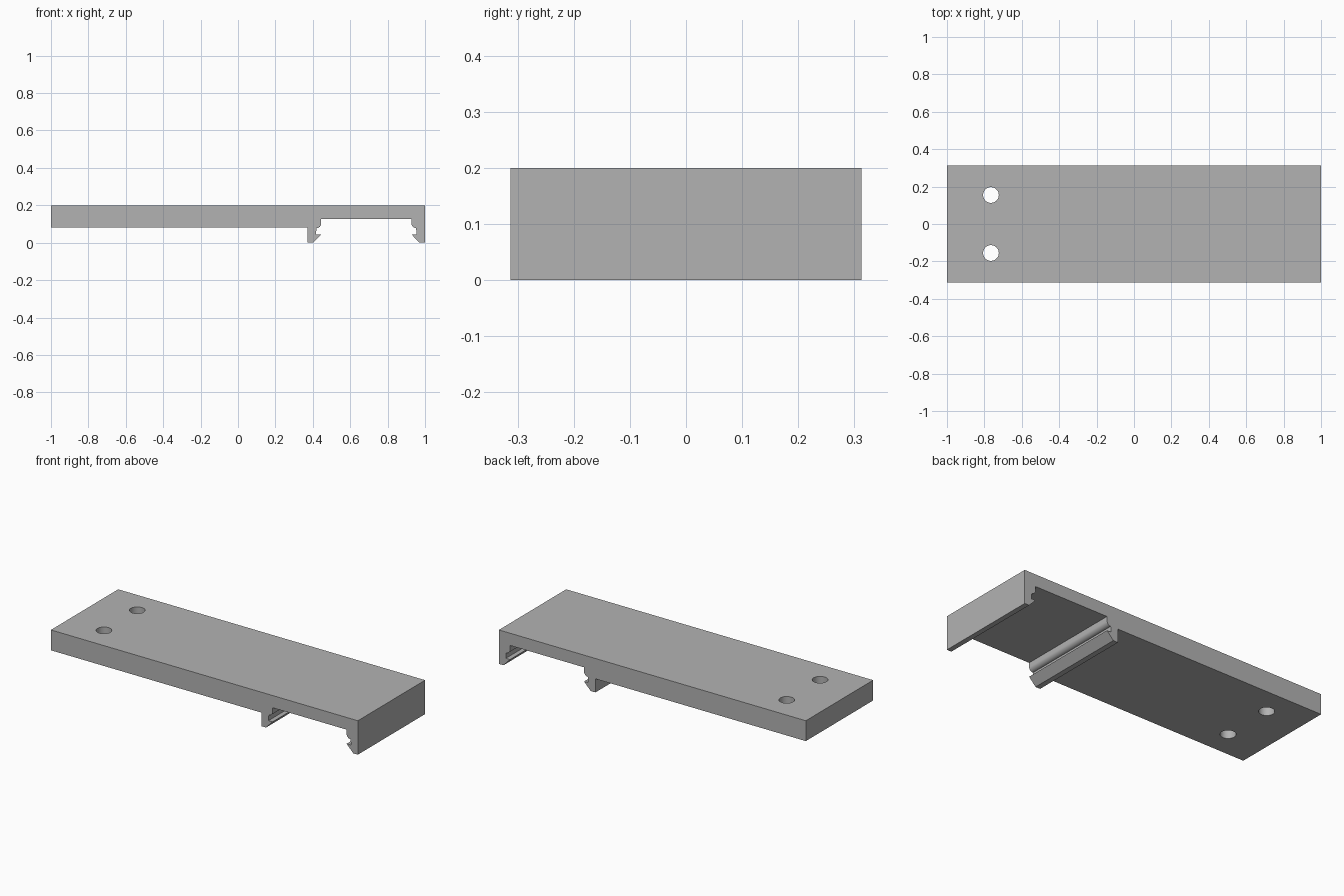
import bpy, bmesh, math

cube = bpy.data.objects.get("Cube")
if cube:
    bpy.data.objects.remove(cube, do_unlink=True)

HALF_DEPTH = 0.313
CLIP_CENTRE = 0.686

grey = bpy.data.materials.new("plain grey")
grey.use_nodes = True
colour = (0.45, 0.45, 0.45, 1)
grey.diffuse_color = colour
grey.node_tree.nodes["Principled BSDF"].inputs["Base Color"].default_value = colour


def finish(name, bm):
    bmesh.ops.recalc_face_normals(bm, faces=bm.faces)
    mesh = bpy.data.meshes.new(name)
    bm.to_mesh(mesh)
    bm.free()
    mesh.materials.append(grey)
    obj = bpy.data.objects.new(name, mesh)
    bpy.context.collection.objects.link(obj)
    return obj


# Inner side of a snap clip: foot, barb, notch, rounded lip
lip = [(0.42 + 0.025 * math.sin(a), 0.103 - 0.025 * math.cos(a))
       for a in (math.radians(15 * i) for i in range(7))]
clip = [(0.402, 0), (0.445, 0.045), (0.418, 0.045), (0.418, 0.06)] + lip + [(0.445, 0.128)]
mirrored = [(2 * CLIP_CENTRE - x, z) for x, z in reversed(clip)]

# Side profile of plate and both clips, extruded through the depth
outline = ([(-1, 0.2), (-1, 0.08), (0.371, 0.08), (0.371, 0)]
           + clip + mirrored + [(1, 0), (1, 0.2)])
bm = bmesh.new()
face = bm.faces.new([bm.verts.new((x, -HALF_DEPTH, z)) for x, z in outline])
side = bmesh.ops.extrude_face_region(bm, geom=[face])
moved = [v for v in side["geom"] if isinstance(v, bmesh.types.BMVert)]
bmesh.ops.translate(bm, verts=moved, vec=(0, 2 * HALF_DEPTH, 0))
plate = finish("clip_plate", bm)

# Two screw holes
bm = bmesh.new()
for y in (-0.155, 0.155):
    made = bmesh.ops.create_cone(bm, cap_ends=True, segments=40, radius1=0.042,
                                 radius2=0.042, depth=0.6)
    bmesh.ops.translate(bm, verts=made["verts"], vec=(-0.765, y, 0.15))
cutter = finish("hole_cutter", bm)
cutter.hide_render = True
cutter.hide_viewport = True

cut = plate.modifiers.new("screw_holes", "BOOLEAN")
cut.object = cutter
cut.solver = "EXACT"

# Apply the cut so the rounded walls can be shaded smooth
bpy.context.view_layer.objects.active = plate
plate.select_set(True)
bpy.ops.object.modifier_apply(modifier=cut.name)
bpy.data.objects.remove(cutter, do_unlink=True)
bpy.ops.object.shade_smooth_by_angle(angle=math.radians(30))
